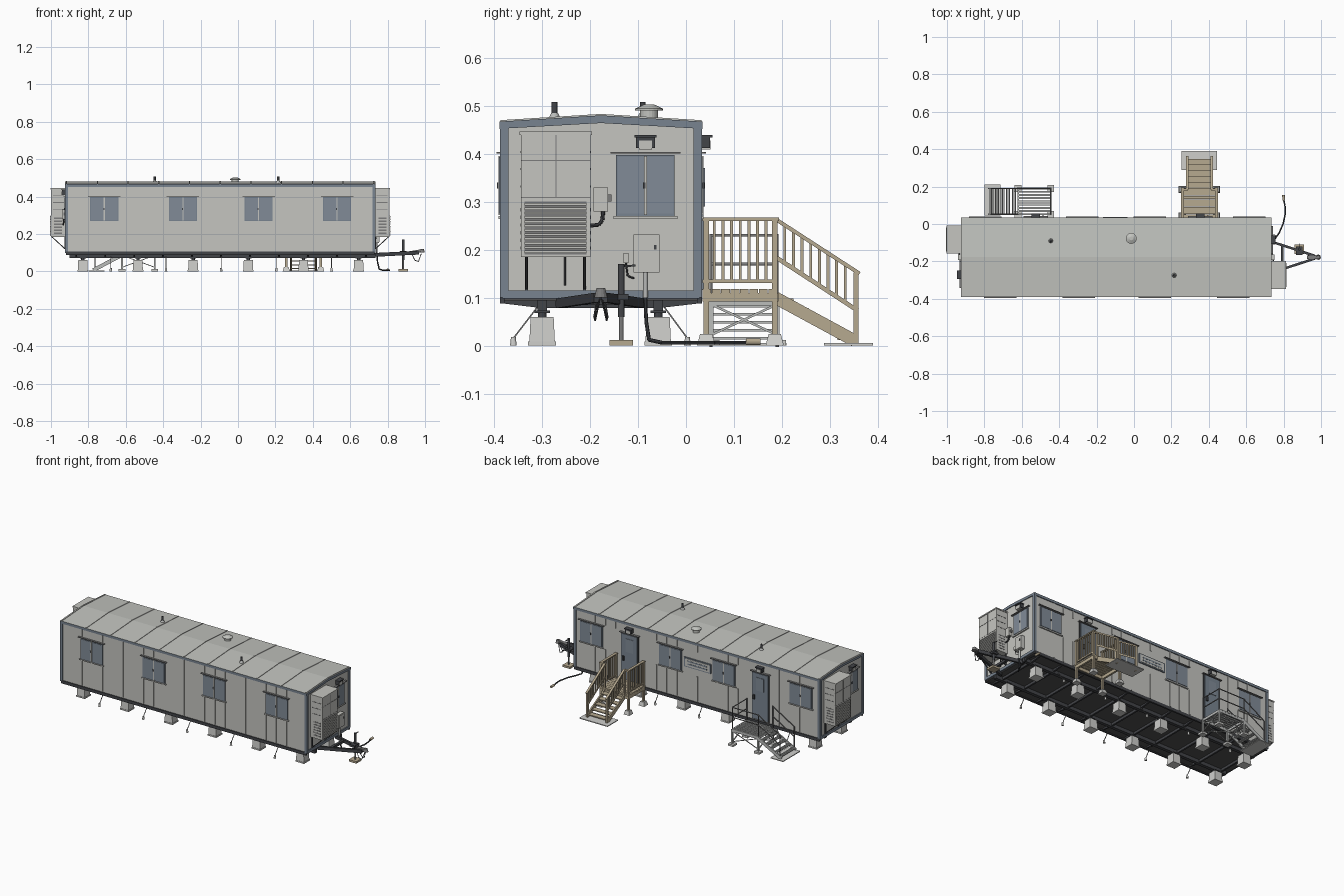
import bpy, bmesh, math
from mathutils import Matrix, Vector

if "Cube" in bpy.data.objects:
    bpy.data.objects.remove(bpy.data.objects["Cube"])

COLORS = {
    "panel_grey": (0.56, 0.56, 0.53), "roof_grey": (0.54, 0.55, 0.52),
    "trim_blue": (0.19, 0.23, 0.28), "glass_blue": (0.22, 0.26, 0.31),
    "dark_steel": (0.055, 0.058, 0.065), "floor_grey": (0.08, 0.08, 0.08),
    "timber": (0.47, 0.40, 0.28), "concrete": (0.62, 0.62, 0.60),
    "galvanised": (0.50, 0.51, 0.50), "vent_grey": (0.20, 0.20, 0.20),
}
MATS = {}
for n, c in COLORS.items():
    MATS[n] = bpy.data.materials.new(n)
    MATS[n].diffuse_color = (*c, 1)
parts = {}
I = Matrix.Identity(4)
X0, X1, Y0, Y1, YM = -0.92, 0.73, -0.383, 0.028, -0.1775


def part(name, mat):
    if name not in parts:
        parts[name] = (bmesh.new(), mat)
    return parts[name][0]


def box(name, mat, lo, hi, M=I):
    lo, hi = Vector(lo), Vector(hi)
    m = M @ Matrix.Translation((lo + hi) / 2) @ Matrix.Diagonal((*(hi - lo), 1))
    bmesh.ops.create_cube(part(name, mat), size=1, matrix=m)


def along(p, q, M):
    p, q = Vector(p), Vector(q)
    d = q - p
    z = d.normalized()
    x = Vector((0, 0, 1)).cross(z)
    x = x.normalized() if x.length > 1e-4 else Vector((1, 0, 0))
    R = Matrix((x, z.cross(x), z)).transposed().to_4x4()
    return M @ Matrix.Translation((p + q) / 2) @ R, d.length


def rod(name, mat, p, q, w, h=None, M=I):
    m, L = along(p, q, M)
    bmesh.ops.create_cube(part(name, mat), size=1, matrix=m @ Matrix.Diagonal((w, h or w, L, 1)))


def cyl(name, mat, p, q, r, r2=None, n=12, M=I):
    m, L = along(p, q, M)
    bmesh.ops.create_cone(part(name, mat), cap_ends=True, segments=n, radius1=r,
                          radius2=r if r2 is None else r2, depth=L, matrix=m)


def tube(name, mat, pts, r, M=I):
    for a, b in zip(pts, pts[1:]):
        cyl(name, mat, a, b, r, n=8, M=M)


def prism(name, mat, yz, x0, x1):
    bm = part(name, mat)
    a = [bm.verts.new((x0, y, z)) for y, z in yz]
    b = [bm.verts.new((x1, y, z)) for y, z in yz]
    bm.faces.new(a)
    bm.faces.new(b[::-1])
    for i in range(len(a)):
        j = (i + 1) % len(a)
        bm.faces.new((a[i], a[j], b[j], b[i]))


def wall(x, y, deg):
    # local frame: x along the wall, +y outward
    return Matrix.Translation((x, y, 0)) @ Matrix.Rotation(math.radians(deg), 4, 'Z')


# cabin shell and roof
prism("cabin_walls", "panel_grey", [(Y0, .1), (Y1, .1), (Y1, .458), (YM, .47), (Y0, .458)], X0, X1)
prism("roof", "roof_grey", [(Y0 - .006, .452), (YM, .464), (Y1 + .006, .452),
      (Y1 + .006, .467), (YM, .48), (Y0 - .006, .467)], X0 - .005, X1 + .005)
for i in range(11):
    x = X0 + .004 + i * (X1 - X0 - .008) / 10
    for y in (Y0 - .004, Y1 + .004):
        rod("roof_seams", "roof_grey", (x, y, .468), (x, YM, .481), .006, .004)

# wall battens, corner trim and bottom rail
WIN_F = (-.715, -.295, .11, .53)
WIN_B = (-.795, -.277, .083, .615)
DOORS = (.355, -.525)
for y, s, skip in ((Y0, -1, WIN_F), (Y1, 1, WIN_B + DOORS + (-.1,))):
    for i in range(1, 24):
        x = X0 + i * (X1 - X0) / 24
        if i % 2 == 0 or i % 3 == 0:
            tops = [(.11, .455)]
            if any(abs(x - w) < .1 for w in skip):
                tops = [(.11, .262), (.408, .455)]
                if any(abs(x - w) < .07 for w in DOORS) and s > 0:
                    tops = []
            for a, b in tops:
                box("wall_battens", "panel_grey", (x - .004, y - .004, a), (x + .004, y + .004, b))
    box("bottom_rails", "dark_steel", (X0, y - .005, .088), (X1, y + .005, .106))
    for x in (X0, X1):
        box("corner_trim", "trim_blue", (x - .005 if x < 0 else x - .012, min(y - .005 * (s > 0) * 2.5, y - .005), .1),
            (x + .012 if x < 0 else x + .005, max(y + .005, y + .0125 * (s < 0)), .455))
for x in (X0, X1):
    box("end_bottom_trim", "trim_blue", (x - .005, Y0, .098), (x + .005, Y1, .115))


def window(M, w=.15):
    h = w / 2
    box("window_frames", "trim_blue", (-h, 0, .27), (h, .004, .397), M)
    for a, b, z in ((-h + .004, -.004, .393), (.004, h - .004, .393)):
        box("window_glass", "glass_blue", (a, 0, .275), (b, .0065, z), M)
    box("window_mullions", "panel_grey", (-.003, 0, .272), (.003, .008, .395), M)
    box("window_latches", "dark_steel", (.0, 0, .328), (.005, .011, .34), M)
    box("window_hoods", "vent_grey", (-h - .012, 0, .4), (h + .012, .012, .404), M)
    box("window_sills", "panel_grey", (-h - .006, 0, .264), (h + .006, .008, .27), M)


def lamp(M):
    box("lamp_housings", "dark_steel", (-.02, 0, .412), (.02, .022, .436), M)
    box("lamp_tops", "dark_steel", (-.023, 0, .434), (.023, .027, .439), M)
    box("lamp_lenses", "panel_grey", (-.014, .005, .409), (.014, .0235, .428), M)


for x in WIN_F:
    window(wall(x, Y0, 180))
for x in WIN_B:
    window(wall(x, Y1, 0))

# doors with lamp, glazing and handle
for x in DOORS:
    M = wall(x, Y1, 0)
    box("door_frames", "dark_steel", (-.058, 0, .112), (.058, .005, .4), M)
    box("door_leaves", "trim_blue", (-.052, 0, .116), (.052, .009, .395), M)
    box("door_glass", "glass_blue", (-.025, 0, .29), (.025, .0115, .37), M)
    box("door_handles", "dark_steel", (.034, 0, .235), (.044, .018, .262), M)
    box("door_hoods", "vent_grey", (-.065, 0, .4), (.065, .014, .404), M)
    lamp(M)

# blank notice board
box("board_frame", "trim_blue", (-.19, Y1, .305), (-.01, Y1 + .006, .362))
box("board_face", "panel_grey", (-.183, Y1, .311), (-.017, Y1 + .008, .356))
for z in (.325, .342):
    box("board_stripes", "trim_blue", (-.165, Y1, z - .004), (-.035, Y1 + .009, z + .004))

# matching kit on both ends: local x runs toward -y on the right end
for side, M in (("right", wall(X1, YM, -90)), ("left", wall(X0, YM, 90))):
    N = side + "_cooler"
    a, b = .022, .167
    box(N + "_case", "panel_grey", (a, 0, .185), (b, .08, .443), M)
    box(N + "_lid", "panel_grey", (a - .003, 0, .439), (b + .003, .083, .446), M)
    box(N + "_grille", "vent_grey", (a + .008, .07, .19), (b - .008, .0815, .3), M)
    for i in range(12):
        z = .193 + i * .009
        box(N + "_slats", "panel_grey", (a + .008, .075, z), (b - .008, .085, z + .005), M)
    for x in (a, b):
        for i in range(6):
            z = .2 + i * .016
            box(N + "_side_vents", "vent_grey", (x - .001, .02, z), (x + .001, .065, z + .007), M)
        for i in range(3):
            box(N + "_side_vents", "vent_grey", (x - .001, .01, .33 + i * .036), (x + .001, .07, .334 + i * .036), M)
        s = .012 if x == a else -.012
        rod(N + "_brackets", "dark_steel", (x + s, .075, .185), (x + s, .002, .118), .005, M=M)
        rod(N + "_brackets", "dark_steel", (x + s, .003, .115), (x + s, .003, .187), .006, M=M)
    for z in (.385, .308):
        box(N + "_seams", "vent_grey", (a, .07, z), (b, .081, z + .002), M)
    box(N + "_seams", "vent_grey", (.093, .07, .31), (.095, .081, .44), M)
    cyl(N + "_drain", "dark_steel", (.075, .006, .125), (.075, .006, .185), .002, M=M)
    W = M @ Matrix.Translation((-.093, 0, 0))
    window(W, .122)
    lamp(W)
    box(side + "_isolator_box", "panel_grey", (-.015, 0, .28), (.015, .02, .33), M)
    tube(side + "_isolator_hose", "dark_steel", [(-.005, .01, .282), (-.003, .012, .262), (.004, .014, .252),
         (.022, .014, .25)], .004, M)
    box(side + "_socket", "vent_grey", (-.022, 0, .3), (-.015, .012, .315), M)

# electrical panel and supply cable
M = wall(X1, YM, -90)
box("electric_panel", "panel_grey", (-.122, 0, .152), (-.068, .024, .232), M)
box("panel_door", "panel_grey", (-.118, 0, .156), (-.072, .027, .228), M)
box("panel_lock", "dark_steel", (-.116, 0, .2), (-.111, .03, .21), M)
box("junction_box", "panel_grey", (-.058, 0, .172), (-.047, .014, .193), M)
tube("junction_conduit", "dark_steel", [(-.052, .006, .172), (-.056, .006, .145), (-.07, .006, .14)], .002, M)
cyl("supply_conduit", "galvanised", (-.093, .012, .1), (-.093, .012, .155), .005, M=M)
tube("supply_cable", "dark_steel", [(.742, -.085, .11), (.746, -.083, .05), (.755, -.077, .012), (.775, -.05, .006),
     (.797, 0, .006), (.81, .06, .006), (.807, .1, .006), (.8, .13, .006)], .004)
cyl("cable_plug", "timber", (.801, .125, .008), (.799, .155, .008), .007)

# underframe: floor, main beams, tapered outriggers
box("floor_underside", "floor_grey", (X0 + .004, Y0 + .004, .093), (X1 - .004, Y1 - .004, .101))
for y in (-.3, -.058):
    box("main_beams", "dark_steel", (X0 + .02, y - .01, .072), (X1 + .005, y + .01, .095))
for i in range(11):
    x = -.865 + i * .155
    prism("outriggers", "dark_steel", [(Y0, .098), (Y0, .088), (-.3, .078), (-.058, .078), (Y1, .088), (Y1, .098)],
          x - .005, x + .005)

# concrete piers with jacks, and strap anchors
for i in range(6):
    x = -.83 + i * .295
    for y in (-.3, -.058):
        box("pier_bases", "concrete", (x - .029, y - .029, 0), (x + .029, y + .029, .008))
        cyl("pier_blocks", "concrete", (x, y, 0), (x, y, .06), .038, .034, n=4,
            M=wall(x, y, 45) @ Matrix.Translation((-x, -y, 0)))
        cyl("pier_jacks", "dark_steel", (x, y, .06), (x, y, .074), .009)
        box("pier_plates", "dark_steel", (x - .016, y - .016, .068), (x + .016, y + .016, .073))
    if i < 5:
        for y, yi in ((-.36, -.31), (.003, -.045)):
            cyl("strap_anchors", "concrete", (x + .15, y, 0), (x + .15, y, .018), .007, .005)
            rod("anchor_straps", "vent_grey", (x + .15, y, .015), (x + .15, yi, .08), .003)

# tow hitch with coupler, chains and jack
for s in (-1, 1):
    rod("hitch_frame", "dark_steel", (.72, YM + s * .088, .088), (.965, YM + s * .008, .1), .013, .02)
    tube("safety_chains", "dark_steel", [(.93, YM + s * .008, .095), (.945, YM + s * .014, .06),
         (.965, YM + s * .012, .053), (.98, YM + s * .003, .095)], .002)
box("hitch_crossbar", "dark_steel", (.785, YM - .066, .085), (.8, YM + .066, .1))
rod("coupler", "vent_grey", (.925, YM, .102), (.985, YM, .112), .018, .014)
cyl("coupler_ball_cup", "vent_grey", (.985, YM, .1), (.985, YM, .12), .014, .009)
box("jack_mount", "dark_steel", (.865, -.165, .095), (.9, -.12, .108))
cyl("jack_tube", "dark_steel", (.883, -.135, .06), (.883, -.135, .17), .007)
cyl("jack_leg", "vent_grey", (.883, -.135, .01), (.883, -.135, .075), .005)
rod("jack_crank", "dark_steel", (.883, -.135, .165), (.883, -.105, .167), .004)
box("jack_foot", "timber", (.858, -.16, 0), (.908, -.11, .012))

# roof vents
for x, y in ((-.445, -.09), (.215, -.274)):
    cyl("pipe_flashing", "galvanised", (x, y, .468), (x, y, .485), .015, .007)
    cyl("vent_pipes", "dark_steel", (x, y, .475), (x, y, .508), .006)
cyl("fan_neck", "roof_grey", (-.015, -.077, .468), (-.015, -.077, .492), .019, n=20)
cyl("fan_rim", "roof_grey", (-.015, -.077, .49), (-.015, -.077, .494), .029, n=20)
cyl("fan_cap", "roof_grey", (-.015, -.077, .494), (-.015, -.077, .503), .029, .01, n=20)

# timber landing and stair
cx = .35
for i in range(8):
    box("timber_deck", "timber", (cx - .1, .034 + i * .0197, .11), (cx + .1, .052 + i * .0197, .118))
for s in (-1, 1):
    x = cx + s * .092
    box("timber_joists", "timber", (x - .006, .034, .092), (x + .006, .19, .11))
    for y in (.042, .185):
        box("timber_posts", "timber", (x - .006, y - .006, .02), (x + .006, y + .006, .264))
        cyl("timber_footings", "concrete", (x, y, 0), (x, y, .024), .027, .018, n=4,
            M=wall(x, y, 45) @ Matrix.Translation((-x, -y, 0)))
    box("timber_rails", "timber", (x - .008, .034, .26), (x + .008, .194, .267))
    box("timber_rails", "timber", (x - .004, .034, .13), (x + .004, .19, .138))
    for i in range(7):
        y = .059 + i * .018
        box("timber_balusters", "timber", (x - .003, y - .003, .132), (x + .003, y + .003, .262))
    xs = cx + s * .066
    box("timber_rails", "timber", (min(x, xs), .18, .255), (max(x, xs), .19, .267))
    box("timber_posts", "timber", (xs - .005, .18, .1), (xs + .005, .191, .264))
    rod("stair_stringers", "timber", (xs, .186, .1), (xs, .352, -.002 + .012), .008, .026)
    rod("stair_handrails", "timber", (xs, .186, .264), (xs, .362, .15), .013, .008)
    rod("stair_low_rails", "timber", (xs, .186, .185), (xs, .358, .073), .006, .009)
    box("stair_newels", "timber", (xs - .006, .349, 0), (xs + .006, .36, .152))
    for i in range(8):
        y = .206 + i * .018
        z = .264 - (y - .186) * .648
        box("timber_balusters", "timber", (xs - .003, y - .003, z - .083), (xs + .003, y + .003, z))
for y in (.036, .185):
    box("timber_joists", "timber", (cx - .09, y, .092), (cx + .09, y + .008, .11))
for i in range(5):
    z = .098 - i * .02
    box("stair_treads", "timber", (cx - .066, .192 + i * .031, z - .006), (cx + .066, .224 + i * .031, z))
box("timber_stair_pad", "concrete", (cx - .095, .288, 0), (cx + .095, .39, .005))

# metal landing and stair running toward -x
xa, xb, ya, yb = -.62, -.445, .052, .19
for i in range(9):
    y = ya + i * (yb - ya) / 8
    box("metal_deck_bars", "galvanised", (xa, y - .005, .096), (xb, y + .005, .102))
for y in (ya, yb):
    box("metal_deck_frame", "galvanised", (xa, y - .004, .084), (xb, y + .004, .099))
    for p, q in ((xa, xb), (xb, xa)):
        rod("metal_braces", "galvanised", (p, y, .022), (q, y, .086), .004)
    rod("metal_stringers", "galvanised", (xa, y, .088), (-.775, y, .006), .007, .02)
    for x in (xa, xb):
        box("metal_legs", "galvanised", (x - .005, y - .005, 0), (x + .005, y + .005, .098))
        box("metal_feet", "concrete", (x - .018, y - .018, 0), (x + .018, y + .018, .012))
for x in (xa, xb):
    box("metal_deck_frame", "galvanised", (x - .004, ya, .084), (x + .004, yb, .099))
    for p, q in ((ya, yb), (yb, ya)):
        rod("metal_braces", "galvanised", (x, p, .022), (x, q, .086), .005)
for i in range(5):
    for j in range(3):
        x = xa - .012 - i * .03 - j * .008
        box("metal_treads", "galvanised", (x - .0055, ya, .079 - i * .0165), (x, yb, .084 - i * .0165))
for y, x1 in ((yb, xb), (ya, xa)):
    for dz in (.13, .07):
        tube("metal_handrails", "vent_grey", [(x1, y, .1 + dz), (xa, y, .1 + dz), (-.765, y, .015 + dz)], .003)
    for x, z in ((x1, .1), (xa, .1), (-.765, .012)):
        cyl("metal_rail_posts", "vent_grey", (x, y, z), (x, y, z + .133), .003)
for dz in (.13, .07):
    cyl("metal_handrails", "vent_grey", (xb, ya, .1 + dz), (xb, yb, .1 + dz), .003)
cyl("metal_rail_posts", "vent_grey", (xb, ya, .1), (xb, ya, .233), .003)
box("metal_stair_pad", "concrete", (-.8, .045, 0), (-.715, .21, .005))

# turn every part into an object
for name, (bm, mat) in parts.items():
    bmesh.ops.recalc_face_normals(bm, faces=bm.faces)
    me = bpy.data.meshes.new(name)
    me.materials.append(MATS[mat])
    if name == "roof":
        me.materials.append(MATS["trim_blue"])
        for f in bm.faces:
            f.material_index = 0 if f.normal.z > .5 else 1
    bm.to_mesh(me)
    bm.free()
    bpy.context.collection.objects.link(bpy.data.objects.new(name, me))

for m in bpy.data.materials:
    if m.users and not m.is_grease_pencil:
        m.use_nodes = True
        m.node_tree.nodes["Principled BSDF"].inputs["Base Color"].default_value = m.diffuse_color
